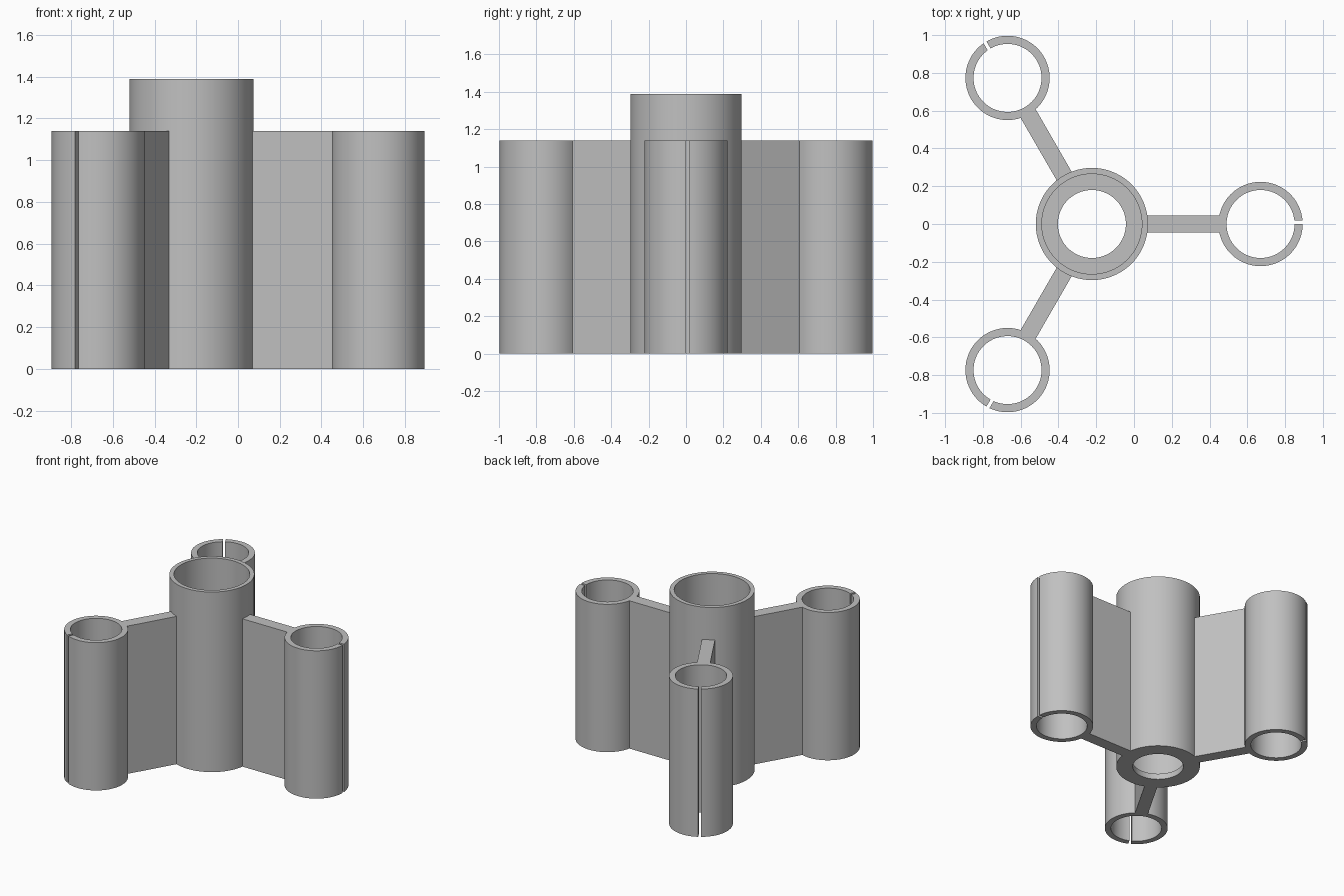
import bpy, bmesh
from math import asin, cos, sin, pi, radians

cube = bpy.data.objects.get("Cube")
if cube:
    bpy.data.objects.remove(cube, do_unlink=True)

HUB_X = -0.223           # hub axis
HUB_R, HUB_BORE, HUB_HOLE = 0.297, 0.265, 0.18
HUB_H, FLOOR = 1.389, 0.045
REACH = 0.893            # hub axis to clip axis
CLIP_R, CLIP_BORE = 0.223, 0.18
ARM_H, HALF_WEB, SLIT = 1.14, 0.046, 0.018

grey = bpy.data.materials.new("plain_grey")
grey.use_nodes = True
colour = (0.53, 0.53, 0.53, 1)
grey.diffuse_color = colour
grey.node_tree.nodes["Principled BSDF"].inputs["Base Color"].default_value = colour


def finish(name, bm):
    bmesh.ops.recalc_face_normals(bm, faces=bm.faces)
    mesh = bpy.data.meshes.new(name)
    bm.to_mesh(mesh)
    bm.free()
    mesh.materials.append(grey)
    obj = bpy.data.objects.new(name, mesh)
    bpy.context.collection.objects.link(obj)
    obj.location.x = HUB_X
    bpy.ops.object.select_all(action='DESELECT')
    obj.select_set(True)
    bpy.context.view_layer.objects.active = obj
    bpy.ops.object.shade_smooth_by_angle(angle=radians(30))
    return obj


def arc(cx, radius, start, end, steps):
    angles = [start + (end - start) * i / steps for i in range(steps + 1)]
    return [(cx + radius * cos(a), radius * sin(a)) for a in angles]


# Central tube: lathed wall with a holed floor
profile = [(HUB_HOLE, 0), (HUB_R, 0), (HUB_R, HUB_H),
           (HUB_BORE, HUB_H), (HUB_BORE, FLOOR), (HUB_HOLE, FLOOR)]
bm = bmesh.new()
steps = 96
rings = [[bm.verts.new((r * cos(2 * pi * i / steps), r * sin(2 * pi * i / steps), z))
          for r, z in profile] for i in range(steps)]
for i, ring in enumerate(rings):
    following = rings[(i + 1) % steps]
    for j in range(len(profile)):
        k = (j + 1) % len(profile)
        bm.faces.new((ring[j], following[j], following[k], ring[k]))
finish("central_tube", bm)

# Arm outline: web running into a split ring, slit on the outer side
hub_a = asin(HALF_WEB / HUB_R)
web_a = asin(HALF_WEB / CLIP_R)
outline = (arc(0, HUB_R - 0.002, hub_a, -hub_a, 6)
           + arc(REACH, CLIP_R, -pi + web_a, 0, 40)
           + arc(REACH, CLIP_BORE, 0, -2 * pi + asin(SLIT / CLIP_BORE), 80)
           + arc(REACH, CLIP_R, asin(SLIT / CLIP_R), pi - web_a, 40))

# Three arms around the hub
for name, turn in (("left_arm", 0), ("back_arm", 120), ("front_arm", 240)):
    bm = bmesh.new()
    base = bm.faces.new([bm.verts.new((x, y, 0)) for x, y in outline])
    result = bmesh.ops.extrude_face_region(bm, geom=[base], use_keep_orig=True)
    top = [v for v in result["geom"] if isinstance(v, bmesh.types.BMVert)]
    bmesh.ops.translate(bm, verts=top, vec=(0, 0, ARM_H))
    arm = finish(name, bm)
    arm.rotation_euler.z = radians(turn)
